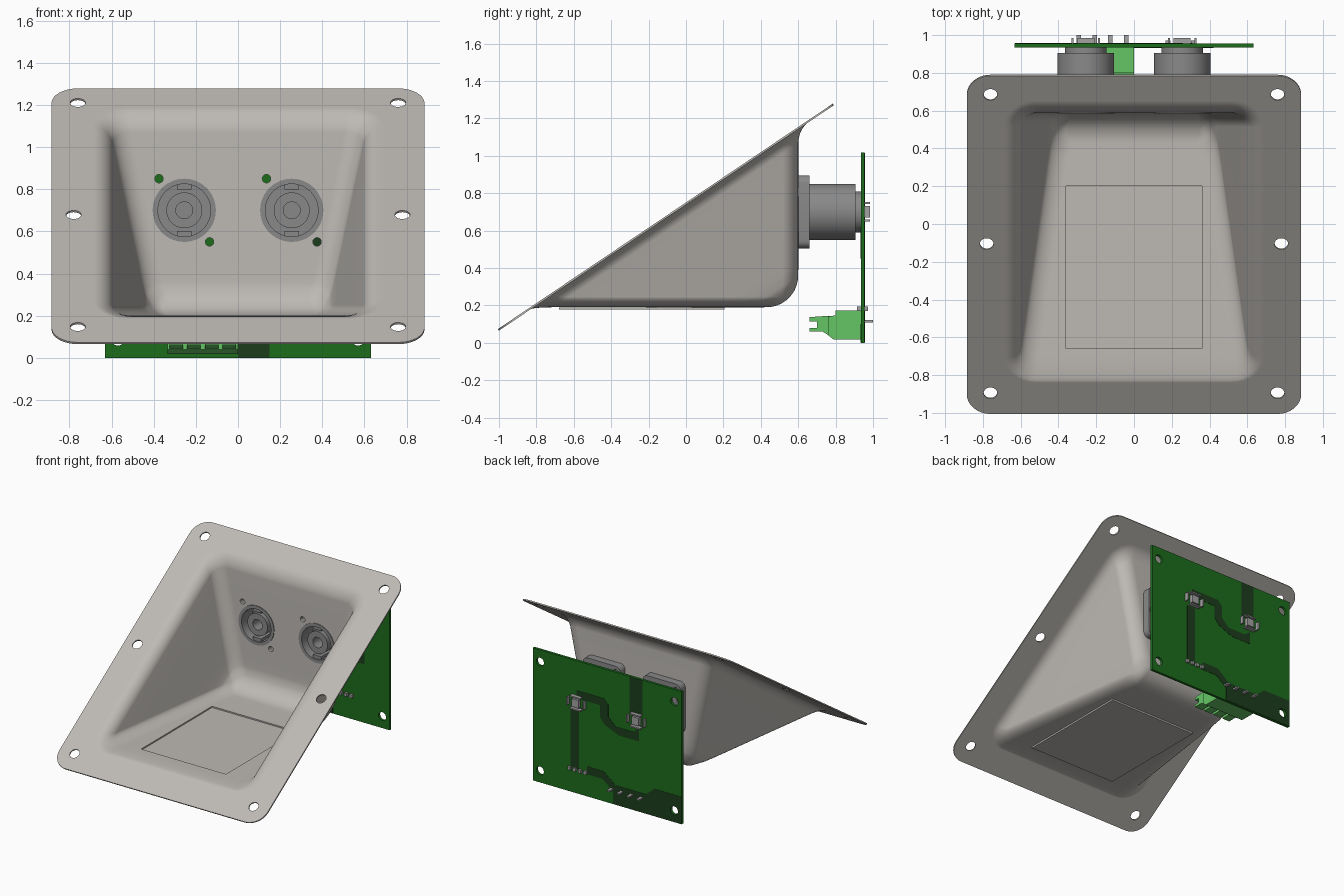
import bpy, bmesh, math
from mathutils import Matrix, Vector

if "Cube" in bpy.data.objects:
    bpy.data.objects.remove(bpy.data.objects["Cube"])


def material(name, rgb):
    m = bpy.data.materials.new(name)
    m.use_nodes = True
    m.diffuse_color = (*rgb, 1)
    m.node_tree.nodes["Principled BSDF"].inputs["Base Color"].default_value = (*rgb, 1)
    return m


HOUSING = material("warm grey housing", (0.51, 0.485, 0.455))
GREY = material("connector grey", (0.25, 0.25, 0.25))
BOARD = material("board green", (0.012, 0.15, 0.012))
TRACE = material("dark green copper", (0.012, 0.046, 0.012))
LIGHT = material("light green plastic", (0.13, 0.56, 0.13))
METAL = material("pin metal", (0.36, 0.36, 0.36))


def finish(bm, name, mat, recalc=True):
    if recalc:
        bmesh.ops.recalc_face_normals(bm, faces=bm.faces[:])
    me = bpy.data.meshes.new(name)
    bm.to_mesh(me)
    bm.free()
    ob = bpy.data.objects.new(name, me)
    bpy.context.collection.objects.link(ob)
    if mat:
        me.materials.append(mat)
    return ob


def activate(ob):
    bpy.ops.object.select_all(action='DESELECT')
    ob.select_set(True)
    bpy.context.view_layer.objects.active = ob


def smooth(ob, angle=30):
    activate(ob)
    bpy.ops.object.shade_smooth_by_angle(angle=math.radians(angle))


def add_box(bm, x, y, z):
    m = Matrix.Translation((sum(x) / 2, sum(y) / 2, sum(z) / 2))
    m = m @ Matrix.Diagonal((x[1] - x[0], y[1] - y[0], z[1] - z[0], 1))
    bmesh.ops.create_cube(bm, size=1, matrix=m)


def add_rod(bm, centre, direction, r, length, segs=32):
    rot = Vector(direction).to_track_quat('Z', 'Y').to_matrix().to_4x4()
    bmesh.ops.create_cone(bm, cap_ends=True, segments=segs, radius1=r, radius2=r,
                          depth=length, matrix=Matrix.Translation(centre) @ rot)


def prism(bm, pts, axis, a, b):
    """Extrude a 2D outline along x (points are y,z) or y (points are x,z)."""
    place = (lambda p, d: (d, p[0], p[1])) if axis == 'x' else (lambda p, d: (p[0], d, p[1]))
    f = bm.faces.new([bm.verts.new(place(p, a)) for p in pts])
    new = bmesh.ops.extrude_face_region(bm, geom=[f])["geom"]
    shift = (b - a, 0, 0) if axis == 'x' else (0, b - a, 0)
    bmesh.ops.translate(bm, vec=shift, verts=[v for v in new if isinstance(v, bmesh.types.BMVert)])


def cut(ob, bm, solidify=0):
    """Cut the shapes in bm out of ob and apply."""
    cutter = finish(bm, "cutter", None)
    cutter.hide_render = True
    activate(ob)
    if solidify:
        s = ob.modifiers.new("thickness", 'SOLIDIFY')
        s.thickness, s.offset = solidify, 1
        bpy.ops.object.modifier_apply(modifier=s.name)
    b = ob.modifiers.new("holes", 'BOOLEAN')
    b.operation, b.solver, b.object = 'DIFFERENCE', 'EXACT', cutter
    bpy.ops.object.modifier_apply(modifier=b.name)
    bpy.data.objects.remove(cutter)


# Housing frame: u runs up the sloped flange, n is the depth below it
TH = math.atan(0.673)
C, S = math.cos(TH), math.sin(TH)


def slope(x, u, n):
    return (x, -1 + u * C + n * S, 0.065 + u * S - n * C)


def ring(u0, u1, hx, r, n, m=8):
    pts = []
    for cx, cu, a0 in ((hx - r, u1 - r, 0), (r - hx, u1 - r, 90), (r - hx, u0 + r, 180), (hx - r, u0 + r, 270)):
        for i in range(m + 1):
            a = math.radians(a0 + 90 * i / m)
            pts.append(slope(cx + r * math.cos(a), cu + r * math.sin(a), n))
    return pts


# Flange and bowl as one loft of rounded rectangles
UC, NC, R, FLARE = 1.351, 0.5537, 0.17, 0.06
NMAX = NC + R


def bowl_ring(n, extra=0):
    arc = math.sqrt(max(0, R * R - (n - NC) ** 2))
    u0 = 0.224 + 1.485 * n if n < 0.6947 else UC - arc
    u1 = 1.929 - 0.673 * n if n < 0.6488 else UC + arc
    hx = 0.62 - 0.253 * n
    e = extra
    if n < FLARE:
        e += FLARE - math.sqrt(FLARE ** 2 - (FLARE - n) ** 2)
    if n > NMAX - 0.1:
        hx -= 0.8 * (0.1 - math.sqrt(max(0, 0.01 - (n - NMAX + 0.1) ** 2)))
    r = min(0.10 + e, 0.95 * (u1 - u0) / 2)
    return ring(u0 - 0.3 * e, u1 + e, hx + e, r, n)


depths = [FLARE * (1 - math.cos(math.radians(a))) for a in range(0, 91, 15)]
depths += [0.2, 0.4, 0.55, 0.6, 0.6488, 0.672, 0.6947, 0.705, 0.713, 0.719, 0.7225, 0.7236]
rings = [ring(0, 2.158, 0.885, 0.125, 0), bowl_ring(0, 0.012)] + [bowl_ring(n) for n in depths]
bm = bmesh.new()
loops = [[bm.verts.new(p) for p in pts] for pts in rings]
for a, b in zip(loops, loops[1:]):
    for i in range(len(a)):
        j = (i + 1) % len(a)
        bm.faces.new((a[i], a[j], b[j], b[i]))
cap = bm.faces.new(loops[-1])
bm.normal_update()
if cap.normal.z < 0:
    bmesh.ops.reverse_faces(bm, faces=bm.faces[:])
housing = finish(bm, "housing", HOUSING, recalc=False)

SOCKETS = (-0.255, 0.255)
SCREWS = ((-0.12, 0.15), (0.12, -0.15))
bm = bmesh.new()
for side in (-1, 1):
    for x, u in ((0.76, 0.133), (0.78, 1.085), (0.76, 2.037)):
        add_rod(bm, slope(side * x, u, 0), (0, S, -C), 0.036, 0.1)
for x in SOCKETS:
    add_rod(bm, (x, 0.59, 0.70), (0, 1, 0), 0.149, 0.1, 48)
    for dx, dz in SCREWS:
        add_rod(bm, (x + dx, 0.59, 0.70 + dz), (0, 1, 0), 0.02, 0.1, 20)
add_box(bm, (-0.36, 0.36), (-0.66, 0.20), (0.15, 0.23))
cut(housing, bm, 0.01)
smooth(housing)
housing.modifiers.new("normals", 'WEIGHTED_NORMAL').keep_sharp = True

# Label plate closing the floor opening from below
bm = bmesh.new()
add_box(bm, (-0.37, 0.37), (-0.68, 0.205), (0.177, 0.1895))
finish(bm, "label_plate", HOUSING)

# Round sockets: lathed body, mounting flange, keys and solder terminals
PROFILE = ((0, .70), (.04, .70), (.04, .60), (.085, .60), (.085, .72), (.125, .72), (.125, .585),
           (.15, .585), (.15, .905), (.11, .905), (.11, .936), (0, .936))
for x in SOCKETS:
    side = "left" if x > 0 else "right"
    bm = bmesh.new()
    vs = [bm.verts.new((x + r, y, 0.70)) for r, y in PROFILE]
    es = [bm.edges.new(p) for p in zip(vs, vs[1:])]
    bmesh.ops.spin(bm, geom=vs + es, cent=(x, 0, 0.70), axis=(0, 1, 0), angle=math.tau, steps=48)
    bmesh.ops.remove_doubles(bm, verts=bm.verts[:], dist=1e-5)
    smooth(finish(bm, f"{side}_socket_body", GREY))

    bm = bmesh.new()
    for s in (-1, 1):
        z = 0.70 + s * 0.112
        add_box(bm, (x - 0.035, x + 0.035), (0.595, 0.72), (z - 0.014, z + 0.014))
    finish(bm, f"{side}_socket_keys", GREY)

    bm = bmesh.new()
    w, h, c = 0.16, 0.195, 0.04
    pts = []
    for sx, sz, a0 in ((1, 1, 0), (-1, 1, 90), (-1, -1, 180), (1, -1, 270)):
        for i in range(6):
            a = math.radians(a0 + 18 * i)
            pts.append((x + sx * (w - c) + c * math.cos(a), 0.70 + sz * (h - c) + c * math.sin(a)))
    prism(bm, pts, 'y', 0.601, 0.66)
    flange = finish(bm, f"{side}_socket_flange", GREY)
    bm = bmesh.new()
    add_rod(bm, (x, 0.63, 0.70), (0, 1, 0), 0.145, 0.2, 48)
    for dx, dz in SCREWS:
        add_rod(bm, (x + dx, 0.63, 0.70 + dz), (0, 1, 0), 0.02, 0.2, 20)
    cut(flange, bm)
    smooth(flange)

    bm = bmesh.new()
    add_box(bm, (x - 0.03, x + 0.03), (0.93, 0.982), (0.67, 0.73))
    for s in (-1, 1):
        add_box(bm, (x + s * 0.07 - 0.005, x + s * 0.07 + 0.005), (0.90, 0.985), (0.67, 0.73))
        add_box(bm, (x - 0.045, x + 0.045), (0.90, 0.985), (0.70 + s * 0.047 - 0.005, 0.70 + s * 0.047 + 0.005))
    finish(bm, f"{side}_socket_terminals", METAL)

# Circuit board with copper areas
def corner_holes():
    hb = bmesh.new()
    for x in (-0.57, 0.57):
        for z in (0.09, 0.925):
            add_rod(hb, (x, 0.945, z), (0, 1, 0), 0.032, 0.1, 24)
    return hb


bm = bmesh.new()
add_box(bm, (-0.632, 0.632), (0.935, 0.955), (0, 1.017))
cut(finish(bm, "circuit_board", BOARD), corner_holes())

COPPER = {
    "supply_copper": ((.17, .23), (.03, .23), (-.07, .15), (-.33, .15), (-.40, .21), (-.63, .21),
                      (-.63, .002), (-.05, .002), (-.05, .10), (.04, .17), (.17, .17)),
    "long_copper": ((.24, .19), (.31, .19), (.31, .64), (.24, .64)),
    "link_copper": ((.26, .79), (.03, .79), (-.01, .75), (-.01, .66), (-.07, .60), (-.22, .60), (-.27, .64),
                    (-.27, .54), (-.10, .54), (.02, .59), (.06, .64), (.06, .73), (.26, .73)),
    "upper_copper": ((-.30, .74), (-.19, .74), (-.19, 1.015), (-.30, 1.015)),
}
for name, pts in COPPER.items():
    bm = bmesh.new()
    prism(bm, pts, 'y', 0.953, 0.957)
    ob = finish(bm, name, TRACE)
    if name == "supply_copper":
        cut(ob, corner_holes())
bm = bmesh.new()
add_box(bm, (0, 0.15), (0.933, 0.937), (0.002, 0.10))
add_box(bm, (0.32, 0.42), (0.933, 0.937), (0.45, 0.62))
finish(bm, "front_copper", TRACE)

# Pluggable terminal block with four openings
bm = bmesh.new()
prism(bm, ((.936, .017), (.936, .172), (.80, .172), (.80, .147), (.76, .14), (.76, .04), (.79, .017)), 'x', -0.335, 0.0)
PINS = [-0.293 + 0.084 * i for i in range(4)]
for x in PINS:
    prism(bm, ((.77, .035), (.77, .142), (.73, .142), (.66, .137), (.66, .115), (.70, .115),
               (.70, .08), (.66, .08), (.66, .06), (.73, .06)), 'x', x - 0.032, x + 0.032)
finish(bm, "terminal_block", LIGHT)

# Pins through the board
bm = bmesh.new()
for x in PINS:
    add_box(bm, (x - 0.012, x + 0.012), (0.93, 1.0), (0.109, 0.121))
finish(bm, "terminal_block_pins", METAL)
bm = bmesh.new()
for i in range(4):
    x = 0.18 + 0.045 * i
    add_box(bm, (x - 0.012, x + 0.012), (0.915, 0.972), (0.17, 0.195))
finish(bm, "small_component_pins", METAL)
